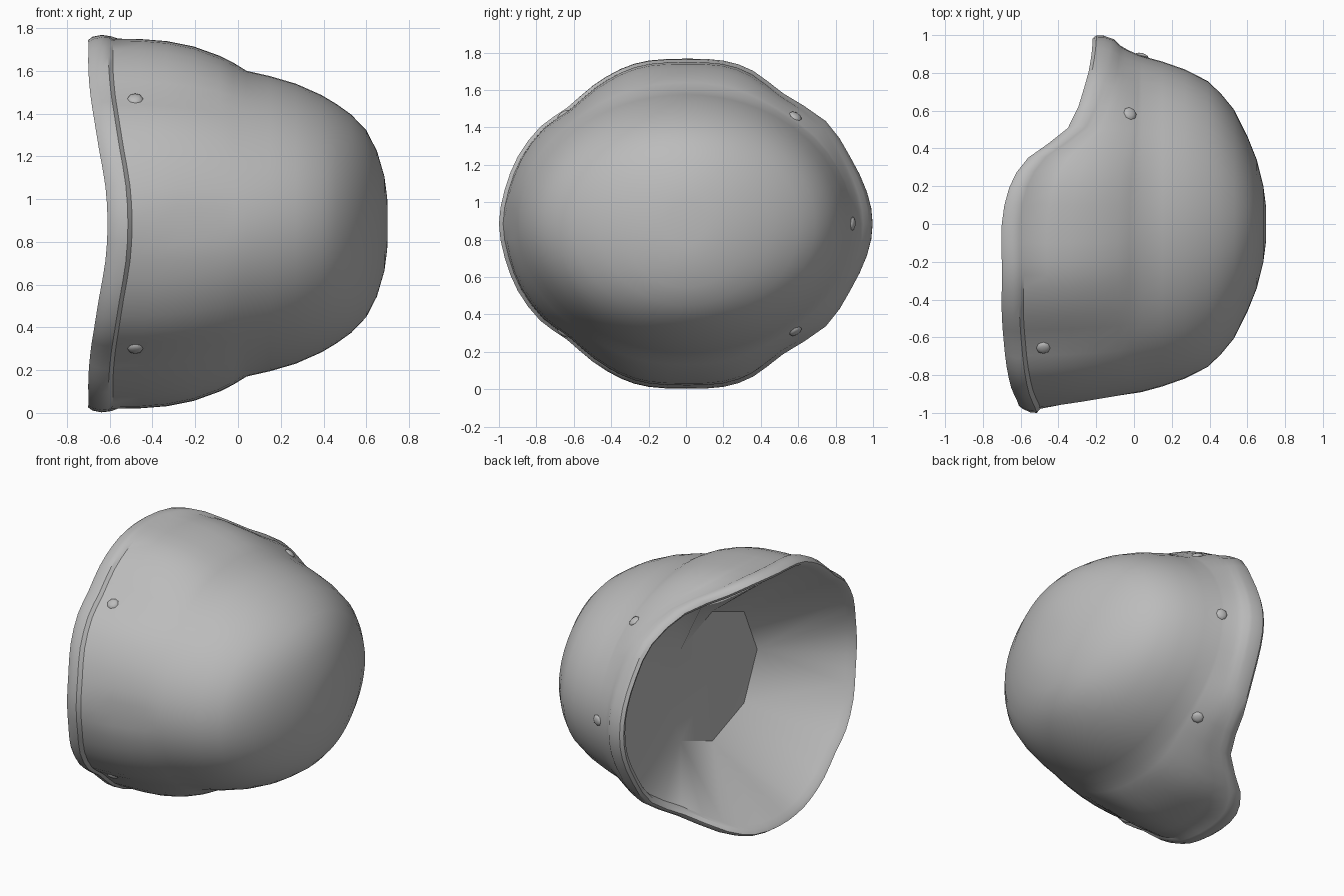
import bpy, bmesh, math
from mathutils import Vector

cube = bpy.data.objects.get("Cube")
if cube:
    bpy.data.objects.remove(cube)

MID = 0.885  # height of the mirror plane

steel = bpy.data.materials.new("grey_steel")
steel.use_nodes = True
colour = (0.5, 0.5, 0.5, 1)
steel.diffuse_color = colour
steel.node_tree.nodes["Principled BSDF"].inputs["Base Color"].default_value = colour


def finish(bm, name, angle):
    bmesh.ops.recalc_face_normals(bm, faces=bm.faces)
    mesh = bpy.data.meshes.new(name)
    bm.to_mesh(mesh)
    bm.free()
    obj = bpy.data.objects.new(name, mesh)
    bpy.context.collection.objects.link(obj)
    mesh.materials.append(steel)
    bpy.ops.object.select_all(action='DESELECT')
    obj.select_set(True)
    bpy.context.view_layer.objects.active = obj
    bpy.ops.object.shade_smooth_by_angle(angle=math.radians(angle))
    return obj


def refine(loop):
    # Closed loop with a smooth point added between each pair
    out, n = [], len(loop)
    for i in range(n):
        a, b, c, d = (loop[(i + k) % n] for k in (-1, 0, 1, 2))
        out += [b, (9 * (b + c) - a - d) / 16]
    return out


# Rim outline, half only: depth, front-to-back, offset from mirror plane
half = [(-.61, -1, 0), (-.62, -.97, .18), (-.65, -.9, .36), (-.675, -.78, .52),
        (-.69, -.64, .62), (-.7, -.5, .74), (-.7, -.35, .83), (-.7, -.2, .875),
        (-.7, 0, .885), (-.66, .2, .875), (-.56, .36, .82), (-.35, .52, .7),
        (-.26, .75, .55), (-.23, .88, .36), (-.22, .97, .17), (-.22, 1, 0)]
rim = [Vector(p) for p in half]
rim += [Vector((p.x, p.y, -p.z)) for p in reversed(rim[1:-1])]
rim = refine(rim)
N = len(rim)
angles = [math.atan2(p.z / .88, p.y) for p in rim]


def lip(dx, scale, tilt=0):
    # Rim moved along the depth; tilt widens the front and narrows the back
    ring = []
    for p in rim:
        s = scale - tilt * p.y
        ring.append(Vector((p.x + dx, p.y * s, p.z * s)))
    return ring


def oval(x, ry, rz):
    return [Vector((x, ry * math.cos(a), rz * math.sin(a))) for a in angles]


def facet(x, y, ry, rz, sides=8):
    # Coarse ring: every column snaps to its nearest corner
    step = math.tau / sides
    corners = [round(a / step) * step for a in angles]
    return [Vector((x, y + ry * math.cos(c), rz * math.sin(c))) for c in corners]


# Lining, rolled lip, flared skirt and dome, from inside to crown
rings = [facet(-.17, -.04, .48, .44), lip(.05, .925), lip(.015, .945),
         lip(0, .972, -.01), lip(.02, .988, -.01), lip(.06, .997),
         lip(.095, .992, .008), lip(.115, .978)]
skirt, base = rings[-1], oval(.04, .89, .715)
for f in (.2, .4, .6, .8, .9):
    ring = []
    for p, q in zip(skirt, base):
        # The skirt bulges at both sides and sweeps in at the back
        side = min(1, abs(p.z) / .86) ** (3 if p.y > 0 else .8)
        bulge = 2.8 * side + (1 - side) * (.65 if p.y > 0 else .9)
        r = p.lerp(q, f ** bulge)
        r.x = p.x + (q.x - p.x) * f
        ring.append(r)
    rings.append(ring)
rings.append(base)
for x, ry, rz in [(.15, .86, .69), (.27, .818, .655), (.39, .757, .602), (.46, .69, .56),
                  (.53, .605, .51), (.6, .465, .437), (.65, .34, .34), (.685, .2, .22),
                  (.698, .1, .12)]:
    rings.append(oval(x, ry, rz))

bm = bmesh.new()
loops = [[bm.verts.new((p.x, p.y, p.z + MID)) for p in ring] for ring in rings]
for a, b in zip(loops, loops[1:]):
    for i in range(N):
        j = (i + 1) % N
        bm.faces.new((a[i], a[j], b[j], b[i]))
for x, y, ring in ((-.16, -.04, loops[0]), (.7, 0, loops[-1])):
    tip = bm.verts.new((x, y, MID))
    for i in range(N):
        bm.faces.new((tip, ring[i], ring[(i + 1) % N]))
bmesh.ops.remove_doubles(bm, verts=bm.verts, dist=.0005)
shell = finish(bm, "helmet_shell", 35)

# Rivets, seated on the shell along its normal
spots = [(-.48, -.67, .605), (-.48, -.67, -.605),
         (-.02, .585, .575), (-.02, .585, -.575), (.04, .885, 0)]
for n, (x, y, w) in enumerate(spots):
    ok, spot, normal, face = shell.closest_point_on_mesh(Vector((x, y, w + MID)))
    bm = bmesh.new()
    bmesh.ops.create_uvsphere(bm, u_segments=8, v_segments=6, radius=.037)
    for v in bm.verts:
        v.co.z *= .4
    rivet = finish(bm, f"rivet_{n + 1}", 40)
    rivet.location = spot
    rivet.rotation_euler = normal.to_track_quat('Z', 'Y').to_euler()
